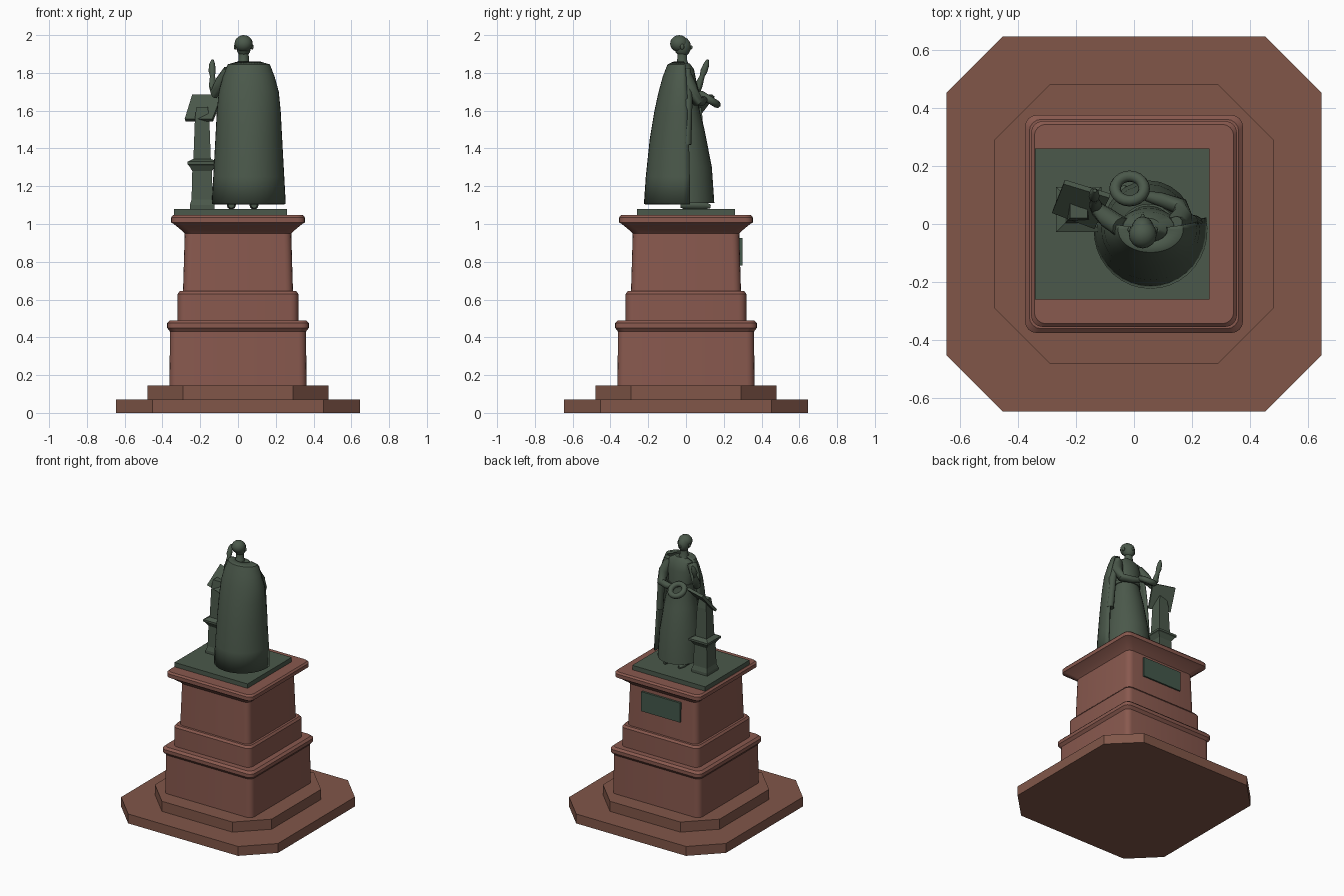
import bpy, bmesh, math
from mathutils import Vector

cube = bpy.data.objects.get("Cube")
if cube:
    bpy.data.objects.remove(cube, do_unlink=True)


def material(name, rgb):
    m = bpy.data.materials.new(name)
    m.use_nodes = True
    m.diffuse_color = (*rgb, 1)
    m.node_tree.nodes["Principled BSDF"].inputs["Base Color"].default_value = (*rgb, 1)
    return m


GRANITE = material("red granite", (0.25, 0.10, 0.077))
STEP = material("brown step stone", (0.22, 0.094, 0.066))
BRONZE = material("green bronze", (0.070, 0.099, 0.070))
PLAQUE = material("plaque bronze", (0.058, 0.098, 0.070))


def finish(name, bm, mat, angle=35):
    bmesh.ops.recalc_face_normals(bm, faces=bm.faces)
    me = bpy.data.meshes.new(name)
    bm.to_mesh(me)
    bm.free()
    ob = bpy.data.objects.new(name, me)
    bpy.context.collection.objects.link(ob)
    me.materials.append(mat)
    bpy.ops.object.select_all(action='DESELECT')
    ob.select_set(True)
    bpy.context.view_layer.objects.active = ob
    if angle:
        bpy.ops.object.shade_smooth_by_angle(angle=math.radians(angle))
    return ob


def loft(name, rings, mat, closed=True, angle=35):
    """Skin a stack of equally long point rings; closed rings get end caps."""
    bm = bmesh.new()
    rows = [[bm.verts.new(p) for p in r] for r in rings]
    n = len(rows[0])
    for a, b in zip(rows, rows[1:]):
        for i in range(n if closed else n - 1):
            j = (i + 1) % n
            bm.faces.new((a[i], a[j], b[j], b[i]))
    if closed:
        bm.faces.new(rows[0])
        bm.faces.new(rows[-1])
    return finish(name, bm, mat, angle)


def square(half, z, cut=0, segs=0, cx=0, cy=0, hy=None):
    """Square ring with sharp, chamfered or rounded corners."""
    hy = hy or half
    pts = []
    for q, (sx, sy) in enumerate(((1, 1), (-1, 1), (-1, -1), (1, -1))):
        for k in range(segs + 1):
            a = math.pi / 2 * (q + (k / segs if segs else 0))
            pts.append((cx + sx * (half - cut) + cut * math.cos(a),
                        cy + sy * (hy - cut) + cut * math.sin(a), z))
    return pts


def oval(cx, cy, z, rx, ry, n=20, start=0, sweep=360):
    steps = n if sweep == 360 else n - 1
    return [(cx + rx * math.cos(math.radians(start + sweep * i / steps)),
             cy + ry * math.sin(math.radians(start + sweep * i / steps)), z) for i in range(n)]


def ball(name, centre, size):
    bm = bmesh.new()
    bmesh.ops.create_uvsphere(bm, u_segments=16, v_segments=10, radius=1)
    bmesh.ops.scale(bm, vec=size, verts=bm.verts)
    bmesh.ops.translate(bm, vec=centre, verts=bm.verts)
    return finish(name, bm, BRONZE, 60)


def limb(name, points, radii, n=10):
    """Tapered round limb following a path."""
    pts = [Vector(p) for p in points]
    rings = []
    for i, p in enumerate(pts):
        d = (pts[min(i + 1, len(pts) - 1)] - pts[max(i - 1, 0)]).normalized()
        rot = d.to_track_quat('Z', 'Y')
        rings.append([p + rot @ Vector(c) for c in oval(0, 0, 0, radii[i], radii[i], n)])
    return loft(name, rings, BRONZE, angle=60)


# Chamfered steps
loft("lower_step", [square(0.645, z, 0.193, 1) for z in (0, 0.07)], STEP, angle=0)
loft("upper_step", [square(0.48, z, 0.19, 1) for z in (0.07, 0.145)], STEP, angle=0)

# Moulded pedestal
profile = [(0.363, 0.145), (0.36, 0.43), (0.375, 0.45), (0.375, 0.475), (0.36, 0.49),
           (0.319, 0.49), (0.319, 0.63), (0.308, 0.645), (0.291, 0.645), (0.282, 0.95),
           (0.297, 0.965), (0.34, 1.0), (0.354, 1.008), (0.354, 1.035), (0.343, 1.047)]
loft("pedestal", [square(h, z, 0.04, 4) for h, z in profile], GRANITE)

# Plaque on the side the figure faces
loft("plaque", [square(0.16, z, cy=0.29, hy=0.008) for z in (0.78, 0.925)], PLAQUE, angle=0)

# Statue base
loft("statue_base", [square(0.3, z, cx=-0.04, hy=0.26) for z in (1.045, 1.08)], BRONZE, angle=0)

# Reading stand: foot, column and sloping desk
stand = [(0.065, 1.08), (0.065, 1.10), (0.056, 1.13), (0.052, 1.28), (0.07, 1.31),
         (0.078, 1.315), (0.078, 1.33), (0.046, 1.345), (0.038, 1.56), (0.03, 1.62)]
loft("stand", [square(h, z, cx=-0.19, cy=0.05) for h, z in stand], BRONZE, angle=0)
desk = [Vector(p) for p in ((-0.24, 0.145, 1.68), (-0.083, 0.097, 1.68),
                            (-0.134, -0.01, 1.55), (-0.28, 0.045, 1.55))]
normal = (desk[1] - desk[0]).cross(desk[3] - desk[0]).normalized() * 0.01
loft("stand_desk", [[p + s * normal for p in desk] for s in (-1, 1)], BRONZE, angle=0)

# Gown and torso
gown = [(1.11, 0.155, 0.16), (1.3, 0.143, 0.147), (1.5, 0.115, 0.108), (1.64, 0.088, 0.073),
        (1.66, 0.086, 0.072), (1.76, 0.1, 0.064), (1.82, 0.088, 0.052), (1.85, 0.04, 0.03)]
loft("gown", [oval(0.05, -0.01, z, rx, ry, 24) for z, rx, ry in gown], BRONZE)
loft("belt", [oval(0.05, -0.01, z, 0.093, 0.079, 24) for z in (1.64, 1.665)], BRONZE)

# Open cloak wrapped round the back
cloak = [(1.105, 0.196, 0.203), (1.25, 0.188, 0.193), (1.45, 0.177, 0.172), (1.6, 0.169, 0.147),
         (1.7, 0.159, 0.125), (1.78, 0.137, 0.103), (1.845, 0.112, 0.078), (1.86, 0.06, 0.045)]
cape = loft("cloak", [oval(0.057, -0.02, z, rx, ry, 21, 168, 204) for z, rx, ry in cloak],
            BRONZE, closed=False)
shell = cape.modifiers.new("thickness", 'SOLIDIFY')
shell.thickness = 0.014
shell.offset = -1

# Hanging sleeve at the cloak edge
limb("hanging_sleeve", [(0.145, 0.005, 1.82), (0.195, 0.008, 1.65), (0.212, 0.005, 1.42)],
     [0.022, 0.026, 0.024])

# Arms
limb("raised_arm", [(-0.045, -0.01, 1.81), (-0.09, 0.02, 1.75), (-0.125, 0.05, 1.69),
                    (-0.133, 0.065, 1.73), (-0.135, 0.085, 1.78)],
     [0.035, 0.034, 0.026, 0.022, 0.014])
limb("raised_hand", [(-0.135, 0.083, 1.775), (-0.137, 0.095, 1.81), (-0.137, 0.108, 1.845),
                     (-0.135, 0.115, 1.87)], [0.012, 0.019, 0.016, 0.006])
limb("holding_arm", [(0.135, -0.01, 1.8), (0.165, 0.025, 1.72), (0.16, 0.06, 1.65),
                     (0.09, 0.085, 1.65), (0.03, 0.1, 1.66)],
     [0.036, 0.036, 0.03, 0.024, 0.016])

# Round cap held at the waist, tilted forward
bpy.ops.mesh.primitive_torus_add(major_segments=20, minor_segments=8, major_radius=0.05,
                                 minor_radius=0.02, location=(-0.015, 0.122, 1.66),
                                 rotation=(math.radians(-32), 0, 0))
cap = bpy.context.object
cap.name = "held_cap"
cap.data.materials.append(BRONZE)
bpy.ops.object.shade_smooth_by_angle(angle=math.radians(60))

# Shoes
for name, x in (("right_shoe", -0.035), ("left_shoe", 0.085)):
    limb(name, [(x, -0.03, 1.1), (x, 0.0, 1.102), (x, 0.09, 1.1), (x, 0.13, 1.092)],
         [0.016, 0.024, 0.024, 0.01])
    limb(name.replace("shoe", "ankle"), [(x, 0, 1.1), (x, 0, 1.16)], [0.02, 0.022])

# Neck and head
limb("neck", [(0.03, -0.02, 1.83), (0.03, -0.02, 1.865), (0.03, -0.02, 1.91)],
     [0.042, 0.028, 0.026])
ball("hair", (0.03, -0.036, 1.955), (0.048, 0.048, 0.045))
ball("face", (0.03, -0.018, 1.938), (0.039, 0.044, 0.052))
ball("nose", (0.03, 0.026, 1.935), (0.007, 0.009, 0.011))
for side in (-1, 1):
    ball("left_ear" if side > 0 else "right_ear", (0.03 + side * 0.045, -0.02, 1.938),
         (0.007, 0.011, 0.015))
